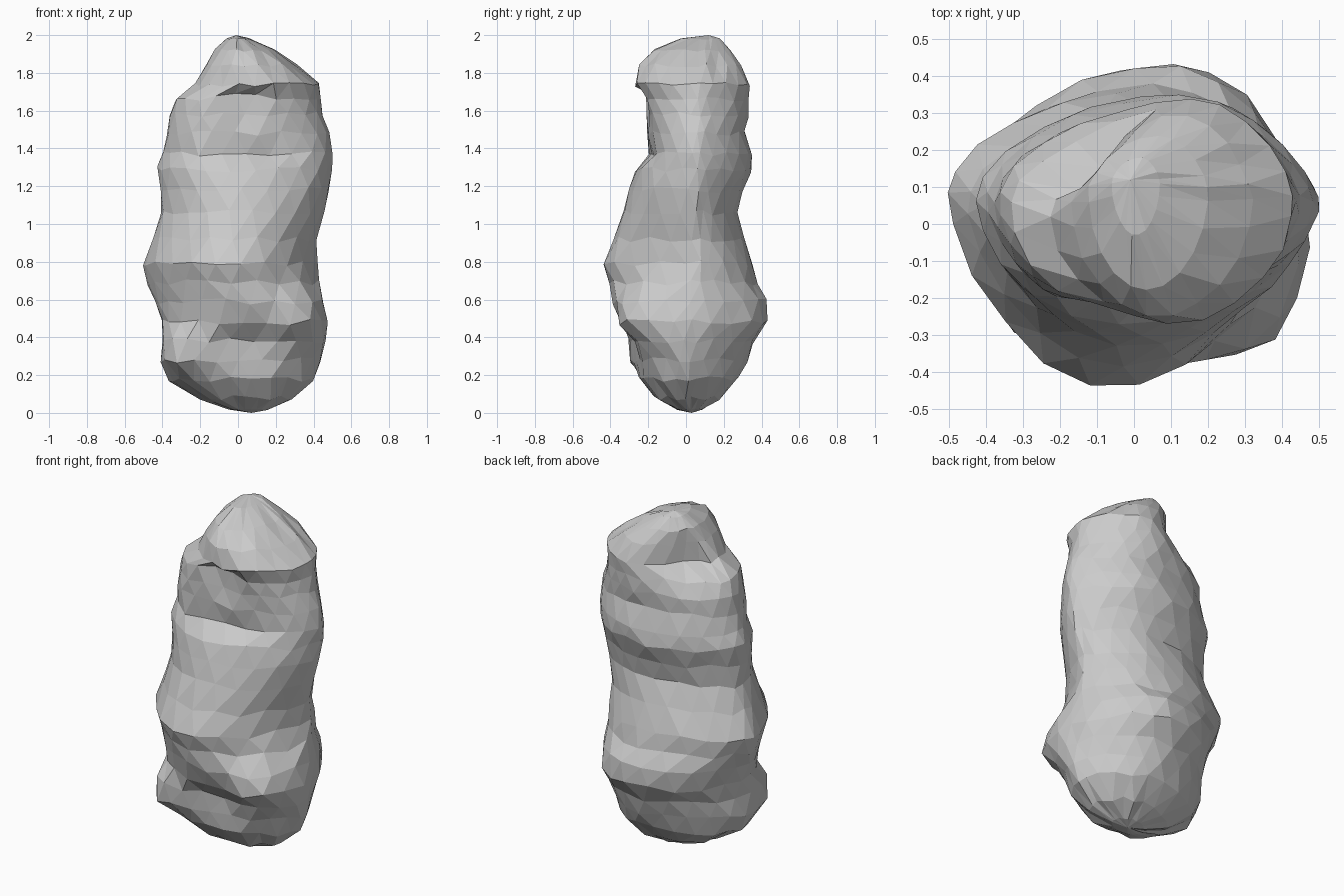
import bpy, bmesh, math, random
from mathutils import Vector

random.seed(4)
SEGS = 22

# Body profile: z, left x, right x, front y, back y, y of widest line
rings = [
    (0.02, -0.05, 0.16, -0.05, 0.09, 0.02),
    (0.08, -0.20, 0.29, -0.17, 0.18, 0.02),
    (0.18, -0.36, 0.40, -0.25, 0.28, 0.01),
    (0.28, -0.41, 0.435, -0.29, 0.32, 0.00),
    (0.38, -0.40, 0.46, -0.32, 0.36, 0.00),
    (0.48, -0.405, 0.47, -0.35, 0.435, 0.01),
    (0.59, -0.44, 0.45, -0.39, 0.43, 0.03),
    (0.69, -0.48, 0.435, -0.41, 0.375, 0.06),
    (0.79, -0.505, 0.42, -0.44, 0.355, 0.08),
    (0.92, -0.45, 0.42, -0.385, 0.31, 0.06),
    (1.06, -0.41, 0.455, -0.33, 0.275, 0.05),
    (1.18, -0.415, 0.48, -0.30, 0.30, 0.05),
    (1.29, -0.43, 0.495, -0.27, 0.345, 0.06),
    (1.37, -0.40, 0.50, -0.215, 0.345, 0.06),
    (1.48, -0.38, 0.485, -0.21, 0.315, 0.06),
    (1.58, -0.365, 0.455, -0.225, 0.33, 0.06),
    (1.66, -0.335, 0.435, -0.25, 0.34, 0.06),
    (1.735, -0.23, 0.43, -0.275, 0.34, 0.06),
    (1.84, -0.175, 0.32, -0.25, 0.295, 0.07),
    (1.92, -0.125, 0.20, -0.18, 0.24, 0.09),
    (1.98, -0.06, 0.07, -0.03, 0.18, 0.11),
]

# Swellings and hollows: side (-1 front, 1 back), centre x, z, radius x, z, shift
bumps = [
    (-1, 0.36, 0.53, 0.16, 0.13, (0.02, -0.125, 0.0)),
    (-1, 0.07, 0.36, 0.15, 0.09, (0.0, 0.07, 0.0)),
    (-1, -0.32, 0.32, 0.12, 0.13, (-0.02, -0.13, 0.0)),
    (-1, 0.04, 1.64, 0.12, 0.07, (0.0, 0.08, 0.03)),
    (-1, -0.23, 1.48, 0.13, 0.20, (-0.01, -0.04, 0.0)),
    (-1, 0.10, 1.40, 0.17, 0.06, (0.0, 0.05, 0.0)),
    (1, -0.17, 1.75, 0.16, 0.11, (0.05, -0.08, 0.0)),
]


def shape(p):
    moved = p.copy()
    for side, cx, cz, rx, rz, shift in bumps:
        w = math.exp(-((p.x - cx) / rx) ** 2 - ((p.z - cz) / rz) ** 2)
        moved += Vector(shift) * w * min(1.0, max(0.0, (p.y - 0.05) * side / 0.12))
    return moved


def ring_point(ring, a):
    z, x0, x1, y0, y1, ym = ring
    c, s = math.cos(a), math.sin(a)
    # Separate crest lines for the belly and the back
    crest = (x0 + x1) / 2 + (0.07 if s > 0 else -0.01) * min(1.0, (x1 - x0) / 0.8)
    x = crest + c * ((x1 - crest) if c > 0 else (crest - x0))
    # Pinched flanks, most of all at the belly
    if s > 0:
        power = 1.3 + 0.15 * c
    else:
        power = 1.12 + 0.33 * math.exp(-((z - 0.72) / 0.28) ** 2)
    y = ym + math.copysign(abs(s) ** power, s) * ((y1 - ym) if s > 0 else (ym - y0))
    return shape(Vector((x, y, z)))


bm = bmesh.new()
loops = []
for i, ring in enumerate(rings):
    fade = min(1.0, (ring[2] - ring[1]) / 0.6)
    loop = []
    for k in range(SEGS):
        p = ring_point(ring, math.tau * (k + 0.5 * (i % 2)) / SEGS)
        p += Vector((random.uniform(-1, 1) * 0.005, random.uniform(-1, 1) * 0.005,
                     random.uniform(-1, 1) * 0.016)) * fade
        loop.append(bm.verts.new(p))
    loops.append(loop)

# Triangulated skin between staggered rings
for i in range(len(loops) - 1):
    a, b = loops[i], loops[i + 1]
    for k in range(SEGS):
        n = (k + 1) % SEGS
        if i % 2 == 0:
            bm.faces.new((a[k], a[n], b[k]))
            bm.faces.new((a[n], b[n], b[k]))
        else:
            bm.faces.new((a[k], b[n], b[k]))
            bm.faces.new((a[k], a[n], b[n]))

# Closed tips
for loop, tip in ((loops[0], (0.07, 0.03, 0.0)), (loops[-1], (-0.01, 0.12, 2.0))):
    t = bm.verts.new(tip)
    for k in range(SEGS):
        bm.faces.new((loop[k], loop[(k + 1) % SEGS], t))

bmesh.ops.recalc_face_normals(bm, faces=bm.faces[:])
mesh = bpy.data.meshes.new("lumpy_body")
bm.to_mesh(mesh)
bm.free()
body = bpy.data.objects.new("lumpy_body", mesh)
bpy.context.collection.objects.link(body)
